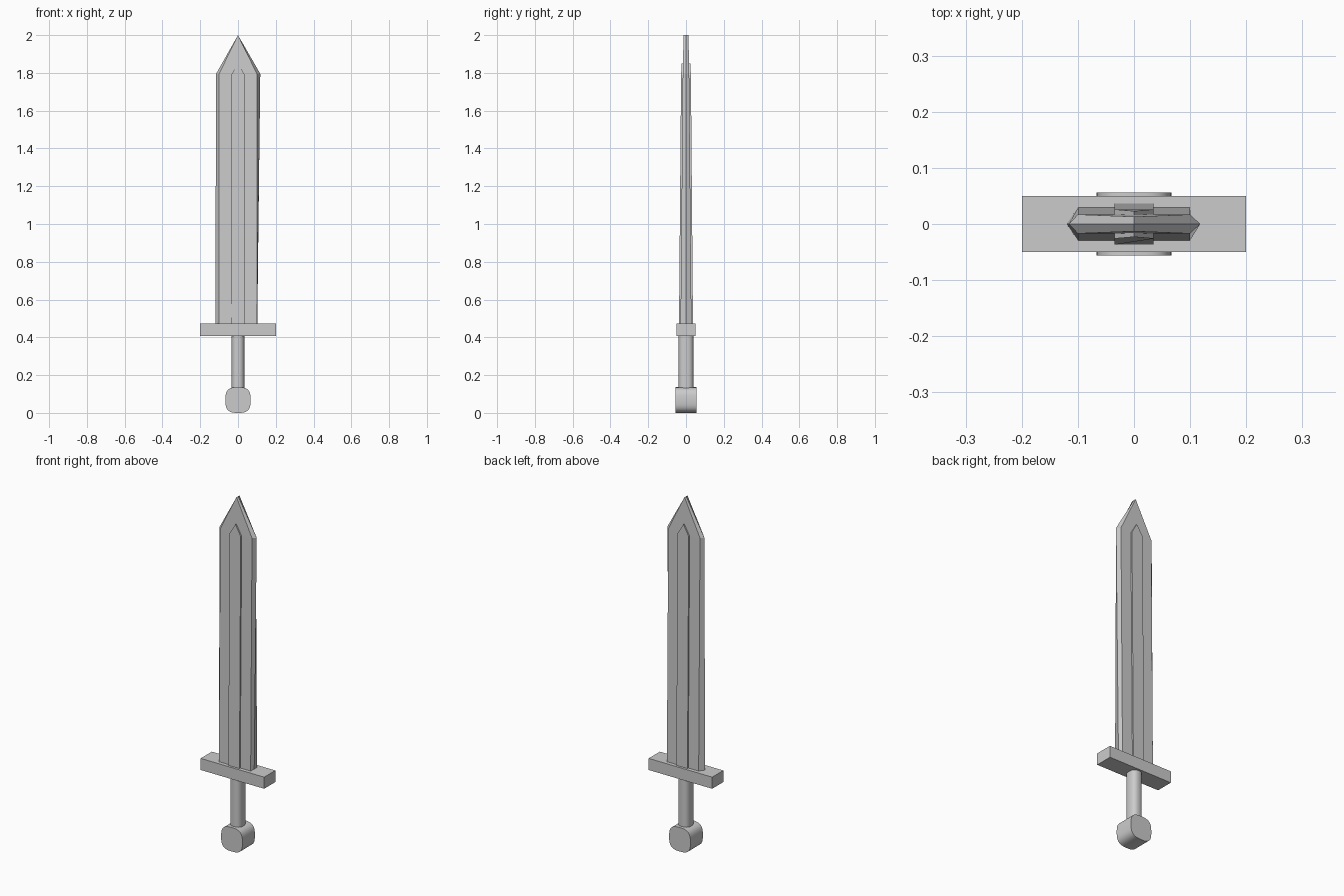
import bpy, bmesh, math

if "Cube" in bpy.data.objects:
    bpy.data.objects.remove(bpy.data.objects["Cube"])


def loft(name, rings, smooth=False):
    """Skin a closed solid through rings that have equal point counts."""
    bm = bmesh.new()
    loops = [[bm.verts.new(p) for p in ring] for ring in rings]
    n = len(loops[0])
    for a, b in zip(loops, loops[1:]):
        for i in range(n):
            j = (i + 1) % n
            bm.faces.new((a[i], a[j], b[j], b[i]))
    bm.faces.new(loops[0][::-1])
    bm.faces.new(loops[-1])
    bmesh.ops.remove_doubles(bm, verts=bm.verts, dist=1e-5)
    bmesh.ops.recalc_face_normals(bm, faces=bm.faces)
    mesh = bpy.data.meshes.new(name)
    bm.to_mesh(mesh)
    bm.free()
    obj = bpy.data.objects.new(name, mesh)
    bpy.context.collection.objects.link(obj)
    if smooth:
        bpy.ops.object.select_all(action='DESELECT')
        obj.select_set(True)
        bpy.context.view_layer.objects.active = obj
        bpy.ops.object.shade_smooth_by_angle(angle=math.radians(35))
    return obj


def rounded(a, b, power, n=32):
    """Rounded-square outline with half sizes a and b."""
    pts = []
    for i in range(n):
        t = 2 * math.pi * i / n
        c, s = math.cos(t), math.sin(t)
        pts.append((math.copysign(abs(c) ** (2 / power), c) * a,
                    math.copysign(abs(s) ** (2 / power), s) * b))
    return pts


def hexagon(left, right, flat, depth, z):
    """Blade section: two flats joined by sharp bevelled edges."""
    return [(left, 0, z), (-flat, -depth, z), (flat, -depth, z),
            (right, 0, z), (flat, depth, z), (-flat, depth, z)]


# Pommel: rounded block lying front to back
outline = rounded(0.067, 0.068, 3)
loft("pommel", [[(x, y, z + 0.068) for x, z in outline] for y in (-0.056, 0.056)], True)

# Grip
outline = rounded(0.034, 0.039, 2.5)
loft("grip", [[(x, y, z) for x, y in outline] for z in (0.125, 0.415)], True)

# Crossguard
outline = [(-0.2, -0.05), (0.2, -0.05), (0.2, 0.05), (-0.2, 0.05)]
loft("crossguard", [[(x, y, z) for x, y in outline] for z in (0.408, 0.474)])

# Blade: tapering hexagonal body closing to a short chisel tip
loft("blade", [hexagon(-0.12, 0.102, 0.1, 0.029, 0.47),
               hexagon(-0.116, 0.118, 0.1, 0.017, 1.795),
               hexagon(0, 0, 0, 0.013, 2.0)])

# Raised pointed strip along both faces of the blade
strip = [(-0.035, 0.037, 0.47), (0.035, 0.037, 0.47), (0.035, 0.026, 1.79),
         (0, 0.023, 1.85), (-0.035, 0.026, 1.79)]
loft("blade_strip", [[(x, s * y, z) for x, y, z in strip] for s in (-1, 1)])
